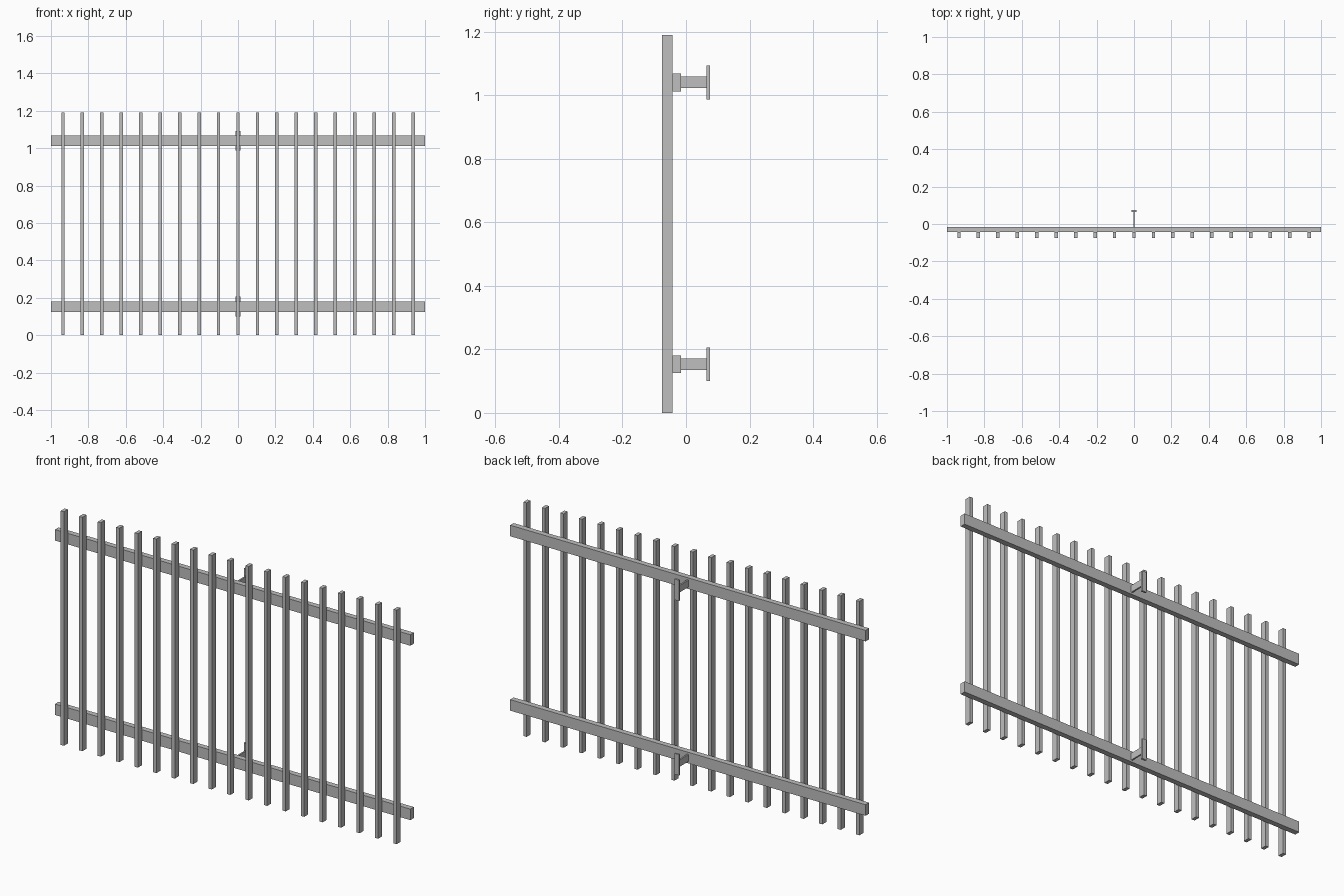
import bpy
import bmesh

cube = bpy.data.objects.get("Cube")
if cube:
    bpy.data.objects.remove(cube, do_unlink=True)

steel = bpy.data.materials.new("grey_steel")
steel.use_nodes = True
grey = (0.52, 0.52, 0.52, 1)
steel.diffuse_color = grey
steel.node_tree.nodes["Principled BSDF"].inputs["Base Color"].default_value = grey


def box(name, x, y, z):
    """Box spanning the given (low, high) range on each axis."""
    bm = bmesh.new()
    bmesh.ops.create_cube(bm, size=1)
    for v in bm.verts:
        v.co = [(lo + hi) / 2 + c * (hi - lo) for c, (lo, hi) in zip(v.co, (x, y, z))]
    mesh = bpy.data.meshes.new(name)
    bm.to_mesh(mesh)
    bm.free()
    mesh.materials.append(steel)
    obj = bpy.data.objects.new(name, mesh)
    bpy.context.collection.objects.link(obj)
    return obj


# Upright bars, evenly spaced across the front
BARS, SPACING, HALF = 19, 0.104, 0.009
for i in range(BARS):
    x = (i - BARS // 2) * SPACING
    box(f"upright_bar_{i + 1}", (x - HALF, x + HALF), (-0.075, -0.043), (0, 1.19))

# Each horizontal rail carries a web and a wall plate at its centre
for level, z in (("lower", 0.153), ("upper", 1.04)):
    box(f"{level}_rail", (-1, 1), (-0.043, -0.015), (z - 0.028, z + 0.028))
    box(f"{level}_bracket_web", (-0.004, 0.004), (-0.015, 0.065), (z - 0.018, z + 0.018))
    box(f"{level}_bracket_plate", (-0.013, 0.013), (0.065, 0.075), (z - 0.053, z + 0.053))
